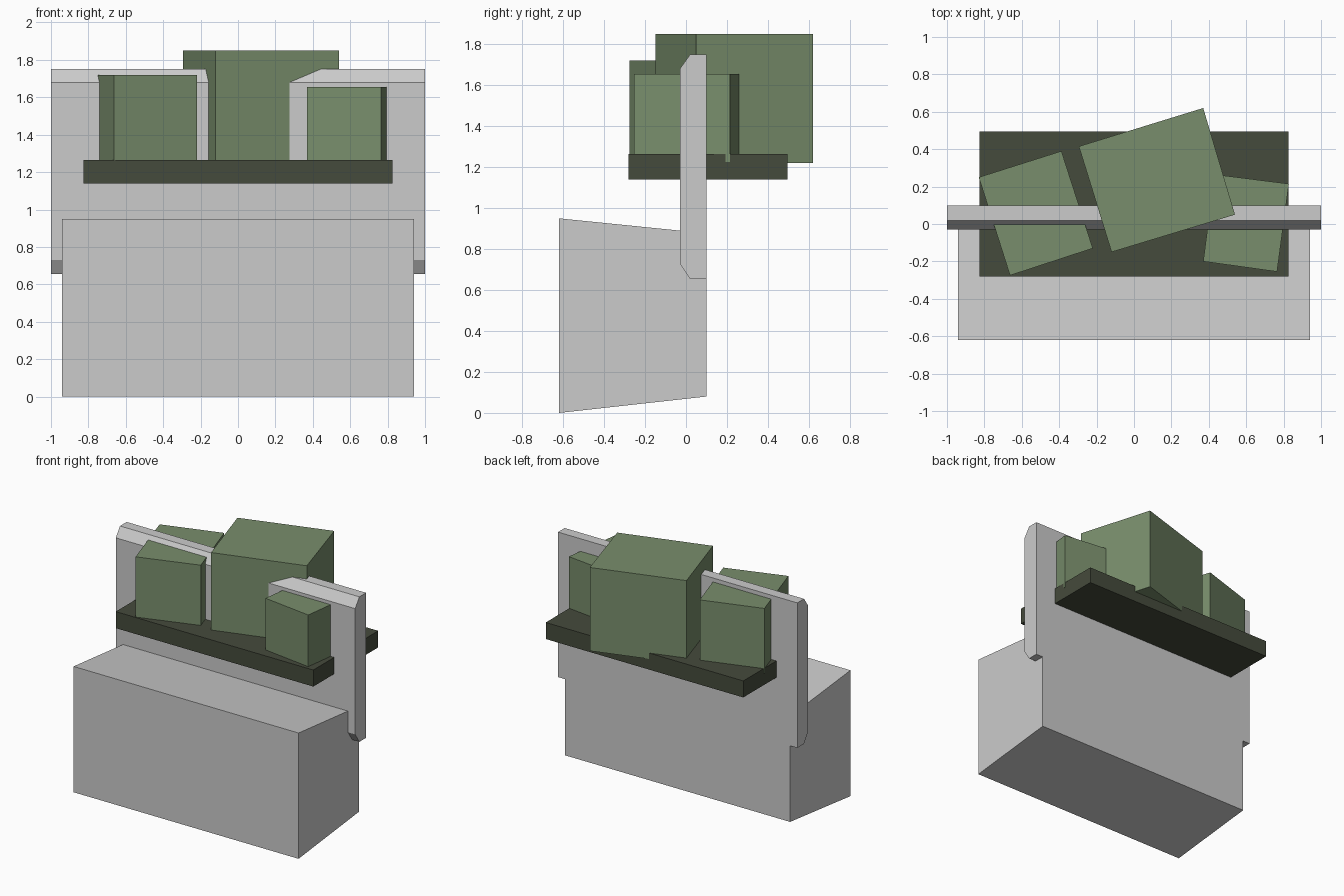
import bpy, bmesh
from mathutils import Vector

if "Cube" in bpy.data.objects:
    bpy.data.objects.remove(bpy.data.objects["Cube"])


def material(name, colour):
    m = bpy.data.materials.new(name)
    m.diffuse_color = (*colour, 1)
    m.use_nodes = True
    m.node_tree.nodes["Principled BSDF"].inputs["Base Color"].default_value = m.diffuse_color
    return m


def prism(name, base, offset, mat=None):
    """Extrude a flat polygon of 3D points along an offset."""
    bm = bmesh.new()
    face = bm.faces.new([bm.verts.new(p) for p in base])
    ext = bmesh.ops.extrude_face_region(bm, geom=[face])
    verts = [v for v in ext["geom"] if isinstance(v, bmesh.types.BMVert)]
    bmesh.ops.translate(bm, verts=verts, vec=Vector(offset))
    bmesh.ops.recalc_face_normals(bm, faces=bm.faces)
    mesh = bpy.data.meshes.new(name)
    bm.to_mesh(mesh)
    bm.free()
    obj = bpy.data.objects.new(name, mesh)
    bpy.context.collection.objects.link(obj)
    if mat:
        mesh.materials.append(mat)
    return obj


def side_profile(name, points, half_width):
    return prism(name, [(-half_width, y, z) for y, z in points], (2 * half_width, 0, 0))


def upright(name, corners, z0, z1, mat):
    return prism(name, [(x, y, z0) for x, y in corners], (0, 0, z1 - z0), mat)


green = material("leaf_green", (0.19, 0.27, 0.15))
dark = material("dark_green", (0.06, 0.07, 0.045))

# Tapered base block
side_profile("base", [(-0.62, 0), (0.10, 0.08), (0.10, 0.877), (-0.62, 0.95)], 0.94)

# Upright panel with chamfered front edges
side_profile("back_panel", [(0.10, 0.655), (0.02, 0.655), (-0.03, 0.73),
                            (-0.03, 1.68), (0.02, 1.75), (0.10, 1.75)], 1.0)

# Slab passing through the panel
upright("slab", [(-0.825, -0.28), (0.825, -0.28), (0.825, 0.495), (-0.825, 0.495)],
        1.14, 1.265, dark)

# Turned blocks on the slab
upright("large_block", [(-0.12, -0.15), (0.54, 0.05), (0.37, 0.62), (-0.295, 0.415)],
        1.22, 1.85, green)
upright("left_block", [(-0.663, -0.275), (-0.22, -0.13), (-0.388, 0.39), (-0.83, 0.25)],
        1.23, 1.72, green)
upright("right_block", [(0.37, -0.20), (0.765, -0.255), (0.828, 0.215), (0.43, 0.265)],
        1.225, 1.655, green)
